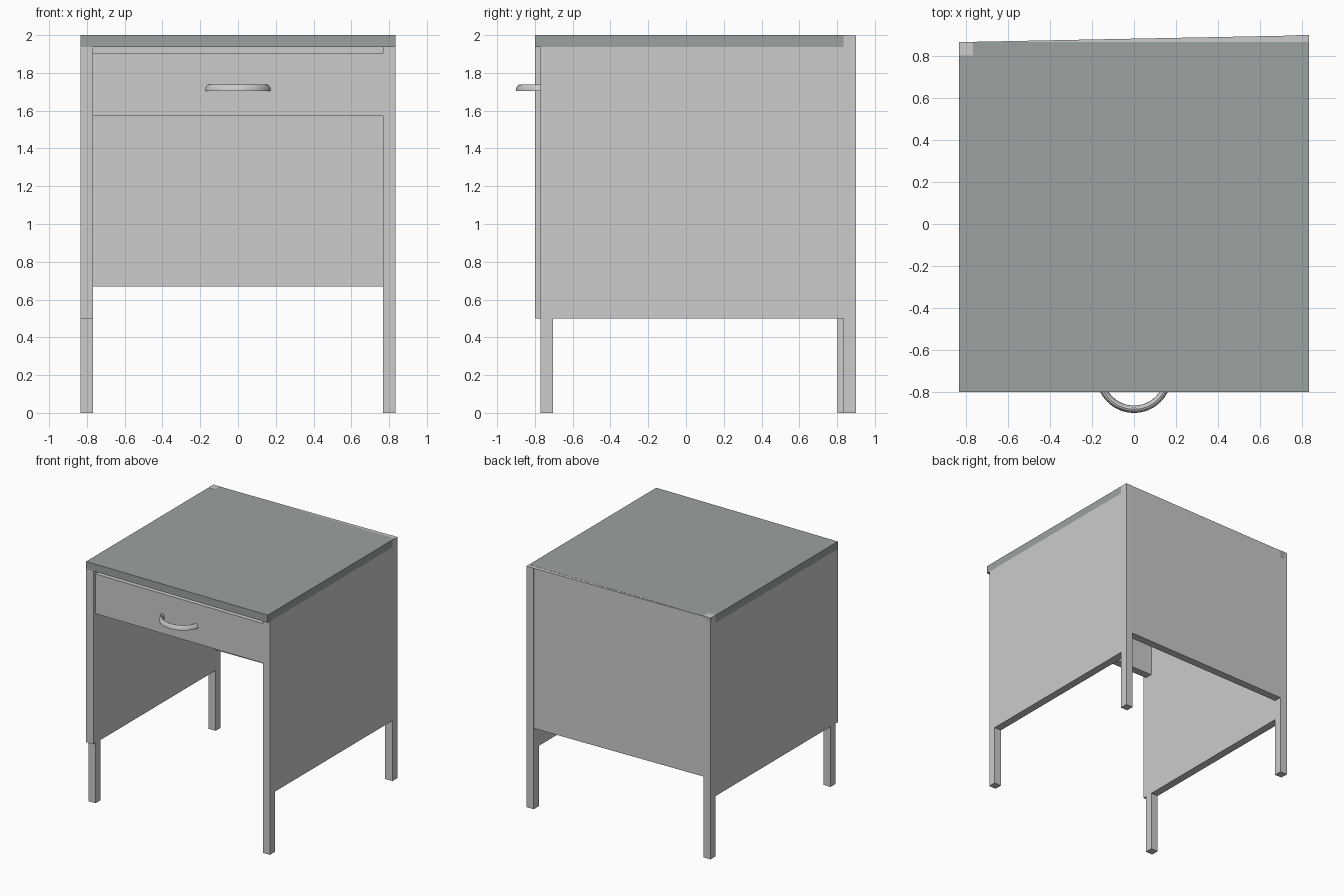
import bpy, bmesh
from math import sin, cos, pi

if "Cube" in bpy.data.objects:
    bpy.data.objects.remove(bpy.data.objects["Cube"])


def prism(name, pts, z0, z1):
    """Solid from a flat outline (x, y) between two heights."""
    bm = bmesh.new()
    base = bm.faces.new([bm.verts.new((x, y, z0)) for x, y in pts])
    ext = bmesh.ops.extrude_face_region(bm, geom=[base])
    top = [g for g in ext["geom"] if isinstance(g, bmesh.types.BMVert)]
    bmesh.ops.translate(bm, verts=top, vec=(0, 0, z1 - z0))
    return finish(name, bm)


def finish(name, bm):
    bmesh.ops.recalc_face_normals(bm, faces=bm.faces)
    mesh = bpy.data.meshes.new(name)
    bm.to_mesh(mesh)
    bm.free()
    obj = bpy.data.objects.new(name, mesh)
    bpy.context.collection.objects.link(obj)
    return obj


def box(name, x0, x1, y0, y1, z0, z1):
    return prism(name, [(x0, y0), (x1, y0), (x1, y1), (x0, y1)], z0, z1)


X, XI = 0.833, 0.768          # outer and inner faces of the sides

# Legs (the right rear one stands slightly further back)
box("front_left_leg", -X, -XI, -0.77, -0.705, 0, 0.5)
box("front_right_leg", XI, X, -0.77, -0.705, 0, 1.937)
box("back_left_leg", -X, -XI, 0.803, 0.868, 0, 2.001)
box("back_right_leg", XI, X + 0.001, 0.833, 0.9, 0, 1.999)

# Side panels (the left one reaches past its front leg)
box("left_panel", -X, -XI, -0.8, 0.803, 0.5, 1.937)
box("right_panel", XI, X, -0.705, 0.833, 0.5, 1.937)

# Slightly skewed back panel between the rear legs
prism("back_panel", [(-XI, 0.803), (XI, 0.833), (XI, 0.898), (-XI, 0.868)], 0.67, 1.999)

# Table top
top = box("table_top", -X, X, -0.8, 0.868, 1.937, 2.0)
mat = bpy.data.materials.new("dark_grey_top")
mat.diffuse_color = (0.33, 0.36, 0.355, 1)
mat.use_nodes = True
mat.node_tree.nodes["Principled BSDF"].inputs["Base Color"].default_value = mat.diffuse_color
top.data.materials.append(mat)

# Drawer front
box("drawer_front", -XI, XI, -0.77, -0.705, 1.573, 1.902)

# Handle: half ring with a domed section and flat underside
bm = bmesh.new()
section = [(0.0175 * cos(pi * i / 8), 0.035 * sin(pi * i / 8)) for i in range(9)]
rings = []
for k in range(33):
    a = pi + pi * k / 32
    rings.append([bm.verts.new(((0.1625 + r) * cos(a), -0.72 + (0.1625 + r) * sin(a), 1.703 + h))
                  for r, h in section])
n = len(section)
for a, b in zip(rings, rings[1:]):
    for i in range(n):
        j = (i + 1) % n
        bm.faces.new((a[i], a[j], b[j], b[i]))
bm.faces.new(rings[0])
bm.faces.new(rings[-1])
handle = finish("drawer_handle", bm)
bpy.context.view_layer.objects.active = handle
handle.select_set(True)
bpy.ops.object.shade_smooth_by_angle()
